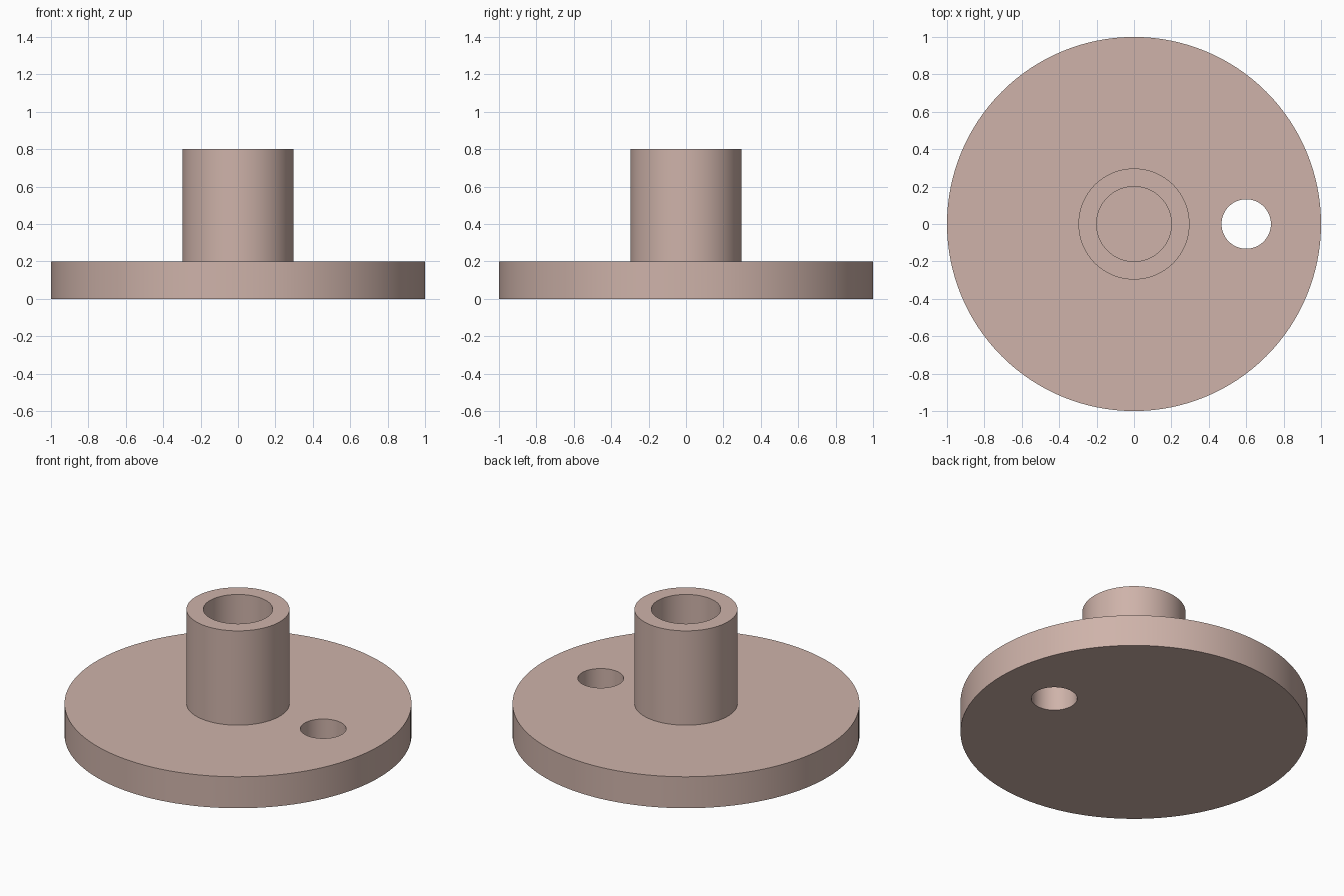
import bpy, bmesh, math

if "Cube" in bpy.data.objects:
    bpy.data.objects.remove(bpy.data.objects["Cube"])

SIDES = 128


def lathe(name, profile):
    """Revolve an (r, z) profile that starts and ends on the z axis."""
    bm = bmesh.new()
    rings = []
    for r, z in profile:
        if r == 0:
            rings.append([bm.verts.new((0, 0, z))] * SIDES)
        else:
            rings.append([bm.verts.new((r * math.cos(2 * math.pi * i / SIDES),
                                        r * math.sin(2 * math.pi * i / SIDES), z))
                          for i in range(SIDES)])
    for a, b in zip(rings, rings[1:]):
        for i in range(SIDES):
            j = (i + 1) % SIDES
            bm.faces.new(list(dict.fromkeys([a[i], a[j], b[j], b[i]])))
    bmesh.ops.recalc_face_normals(bm, faces=bm.faces)
    mesh = bpy.data.meshes.new(name)
    bm.to_mesh(mesh)
    bm.free()
    obj = bpy.data.objects.new(name, mesh)
    bpy.context.collection.objects.link(obj)
    return obj


# Disc with a hollow hub, bored down to the disc's top face
flange = lathe("flanged_hub", [(0, 0), (1, 0), (1, 0.2), (0.297, 0.2),
                               (0.297, 0.8), (0.2, 0.8), (0.2, 0.2), (0, 0.2)])

# Off-centre crank hole through the disc
cutter = lathe("hole_cutter", [(0, -0.1), (0.132, -0.1), (0.132, 0.3), (0, 0.3)])
cutter.location.x = 0.6
cutter.hide_render = True
cut = flange.modifiers.new("crank_hole", 'BOOLEAN')
cut.operation = 'DIFFERENCE'
cut.solver = 'EXACT'
cut.object = cutter
bpy.context.view_layer.objects.active = flange
flange.select_set(True)
bpy.ops.object.modifier_apply(modifier=cut.name)
bpy.data.objects.remove(cutter)

# Smooth walls, sharp rims
bpy.ops.object.shade_smooth_by_angle(angle=math.radians(30))

# Dusty pink finish
mat = bpy.data.materials.new("dusty_pink")
mat.diffuse_color = (0.62, 0.45, 0.40, 1)
mat.use_nodes = True
mat.node_tree.nodes["Principled BSDF"].inputs["Base Color"].default_value = mat.diffuse_color
flange.data.materials.clear()
flange.data.materials.append(mat)
